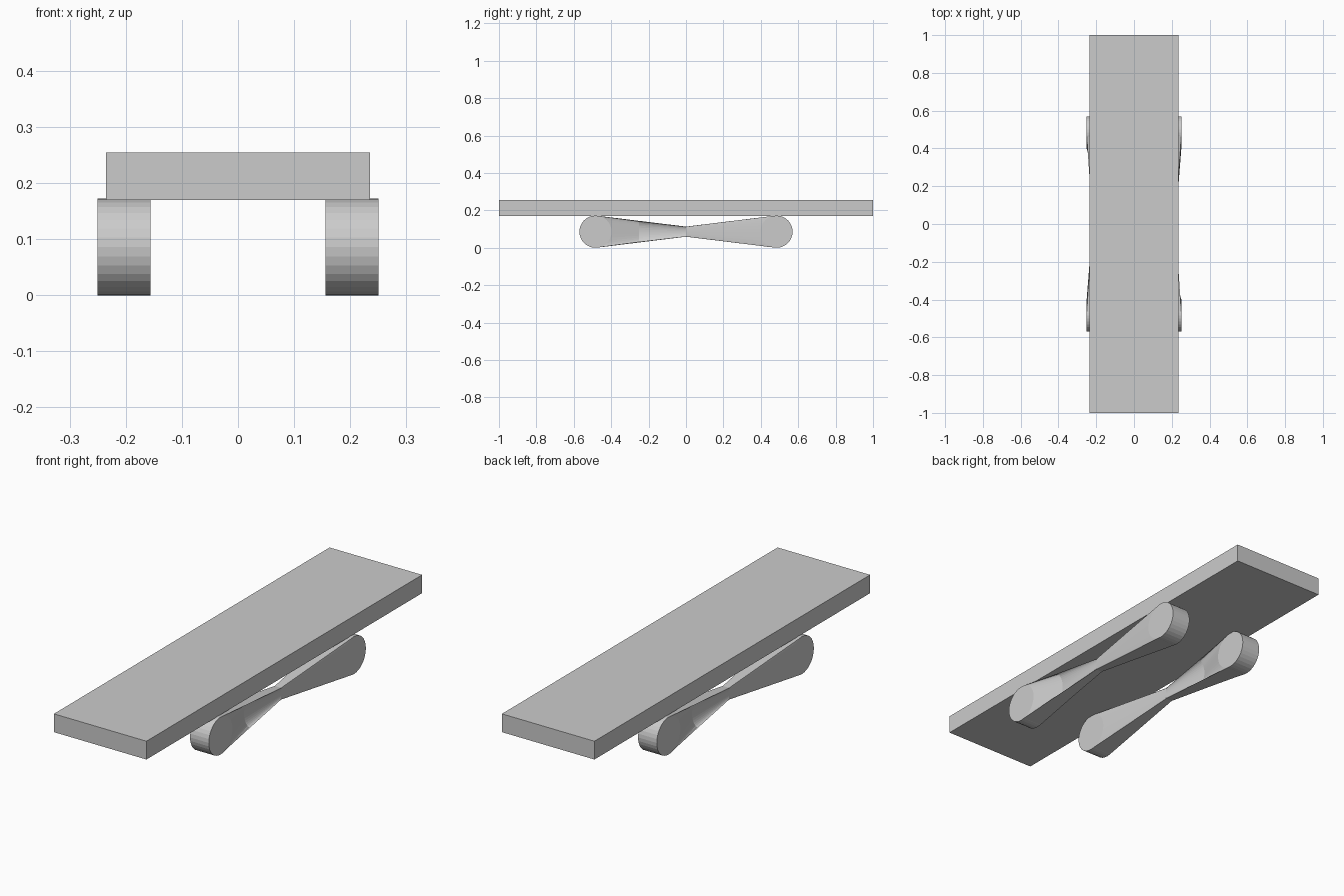
import bpy, bmesh, math

if "Cube" in bpy.data.objects:
    bpy.data.objects.remove(bpy.data.objects["Cube"])

R, WY, WX, HALF = 0.086, 0.484, 0.203, 0.0475   # wheel radius, y, x, half width
SEG = 32
ARC = [math.radians(-90 + i * 360 / SEG) for i in range(SEG // 2 + 1)]


def finish(name, bm):
    bmesh.ops.recalc_face_normals(bm, faces=bm.faces)
    me = bpy.data.meshes.new(name)
    bm.to_mesh(me)
    bm.free()
    ob = bpy.data.objects.new(name, me)
    bpy.context.collection.objects.link(ob)
    return ob


def station(y, ry, hz, hx, pinch):
    """Closed loop: outer side going up, inner side coming down.
    ry bows the loop towards a wheel's rim, pinch draws in its middle."""
    def point(a, side):
        x = WX + side * hx * (1 - pinch * math.cos(a))
        return (x, y + ry * math.cos(a), R + hz * math.sin(a))
    return [point(a, 1) for a in ARC] + [point(a, -1) for a in reversed(ARC)]


# deck
bm = bmesh.new()
bmesh.ops.create_cube(bm, size=1)
deck = finish("deck", bm)
deck.scale = (0.47, 2, 0.084)
deck.location = (0, 0, 0.212)

# wheels
for side in (1, -1):
    for end in (1, -1):
        bpy.ops.mesh.primitive_cylinder_add(
            vertices=SEG, radius=R, depth=2 * HALF,
            location=(side * WX, end * WY, R), rotation=(0, math.pi / 2, 0))
        bpy.context.object.name = ("right" if side > 0 else "left") + \
            ("_rear_wheel" if end > 0 else "_front_wheel")

# links between wheels: plain cone at one end, hollow-sided at the other
stations = [
    station(WY, -R, R, HALF, 0),
    station(0, 0, 0.027, 0.016, 0),
    station(-0.25, 0, 0.056, 0.033, 0.92),
    station(-WY, R, R, HALF, 0),
]
for name, turn in (("right_link", 0), ("left_link", math.pi)):
    bm = bmesh.new()
    loops = [[bm.verts.new(p) for p in s] for s in stations]
    n = len(loops[0])
    for a, b in zip(loops, loops[1:]):
        for i in range(n):
            j = (i + 1) % n
            bm.faces.new((a[i], a[j], b[j], b[i]))
    finish(name, bm).rotation_euler.z = turn
